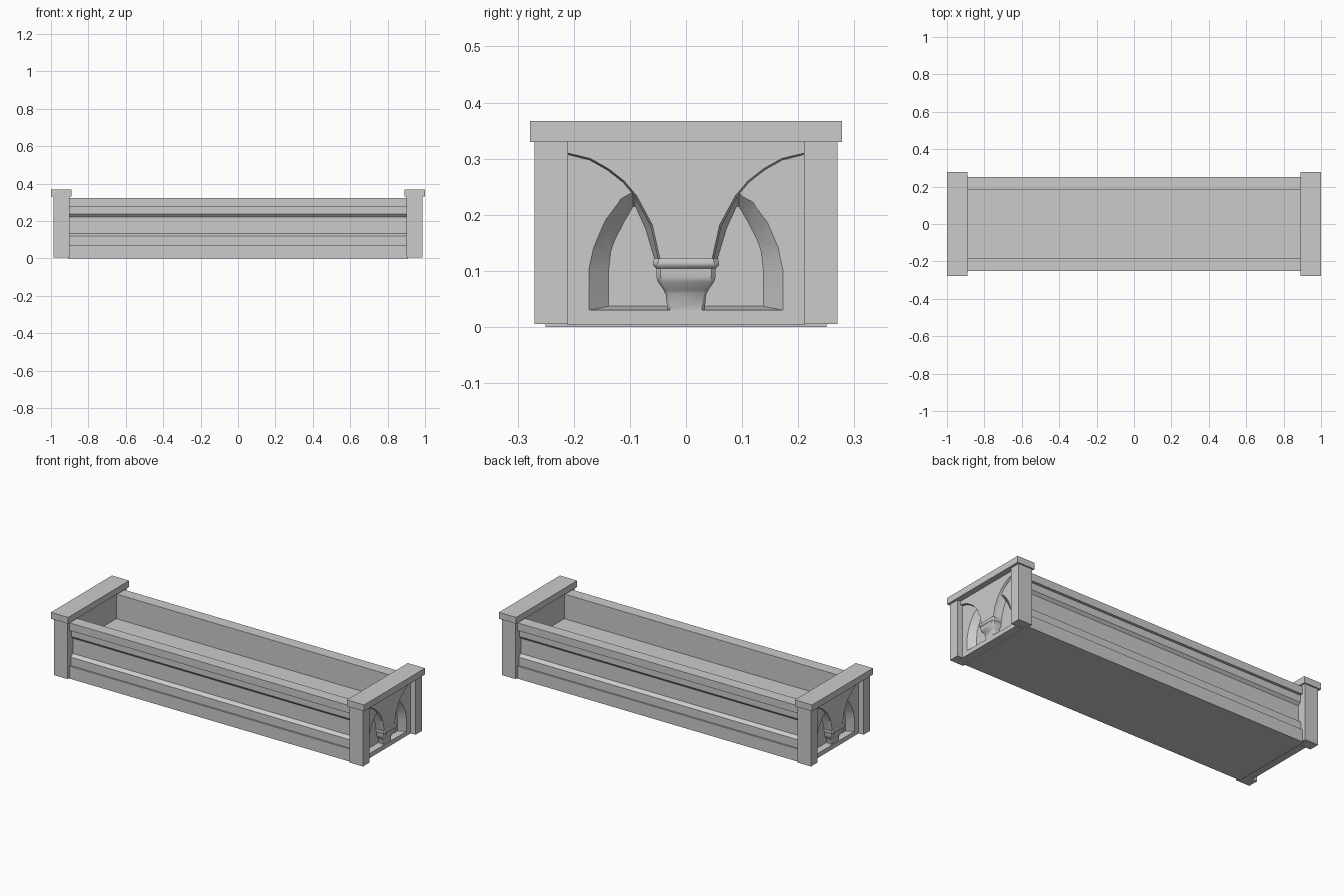
import bpy, bmesh

if "Cube" in bpy.data.objects:
    bpy.data.objects.remove(bpy.data.objects["Cube"])

stone = bpy.data.materials.new("grey stone")
stone.use_nodes = True
GREY = (0.6, 0.6, 0.6, 1)
stone.diffuse_color = GREY
stone.node_tree.nodes["Principled BSDF"].inputs["Base Color"].default_value = GREY


def loft(name, rings):
    """Join matching closed rings of points into one capped solid."""
    bm = bmesh.new()
    loops = [[bm.verts.new(p) for p in ring] for ring in rings]
    n = len(loops[0])
    for a, b in zip(loops, loops[1:]):
        for i in range(n):
            j = (i + 1) % n
            bm.faces.new((a[i], a[j], b[j], b[i]))
    bm.faces.new(loops[0])
    bm.faces.new(loops[-1])
    bmesh.ops.recalc_face_normals(bm, faces=bm.faces)
    mesh = bpy.data.meshes.new(name)
    bm.to_mesh(mesh)
    bm.free()
    ob = bpy.data.objects.new(name, mesh)
    bpy.context.scene.collection.objects.link(ob)
    mesh.materials.append(stone)
    return ob


def section(outline, x):
    return [(x, y, z) for y, z in outline]


def box(name, x0, x1, y0, y1, z0, z1):
    outline = [(y0, z0), (y1, z0), (y1, z1), (y0, z1)]
    return loft(name, [section(outline, x0), section(outline, x1)])


def mirror(ob, x=True, y=False):
    mod = ob.modifiers.new("mirror", "MIRROR")
    mod.use_axis = (x, y, False)


def smooth(ob, angle):
    bpy.ops.object.select_all(action="DESELECT")
    ob.select_set(True)
    bpy.context.view_layer.objects.active = ob
    bpy.ops.object.shade_smooth_by_angle(angle=angle)


def symmetric(half):
    """Complete an outline whose half runs over positive y."""
    return half + [(-y, z) for y, z in reversed(half)]


# Long trough with moulded sides and a raised inner floor
side = [(0.25, 0), (0.25, 0.072), (0.24, 0.072), (0.24, 0.12),
        (0.22, 0.134), (0.22, 0.222), (0.234, 0.237), (0.234, 0.278),
        (0.25, 0.278), (0.25, 0.322), (0.182, 0.322), (0.182, 0.18)]
trough = symmetric(side)
loft("trough", [section(trough, -0.91), section(trough, 0.91)])

# End posts and cap slabs
mirror(box("end_posts", 0.9, 0.987, 0.21, 0.27, 0.005, 0.335), y=True)
mirror(box("end_caps", 0.89, 1.0, -0.278, 0.278, 0.33, 0.367))

# End walls with a splayed twin-arched niche
WALL, BACK = 0.955, 0.922
wall = box("end_walls", 0.905, WALL, -0.212, 0.212, 0.004, 0.332)
front = symmetric([(0.173, 0.03), (0.173, 0.1), (0.165, 0.14), (0.146, 0.185),
                   (0.12, 0.222), (0.095, 0.24), (0.086, 0.232),
                   (0.062, 0.185), (0.046, 0.12)])
back = symmetric([(0.138, 0.037), (0.138, 0.1), (0.134, 0.135), (0.127, 0.155),
                  (0.11, 0.188), (0.094, 0.215), (0.09, 0.215),
                  (0.072, 0.175), (0.055, 0.118)])
# extend the splay just past the wall face for a clean cut
over = 0.01 / (WALL - BACK)
proud = [(f[0] + (f[0] - b[0]) * over, f[1] + (f[1] - b[1]) * over)
         for f, b in zip(front, back)]
cutter = loft("niche_cutter", [section(back, BACK), section(proud, WALL + 0.01)])
cutter.hide_render = True
cut = wall.modifiers.new("niche", "BOOLEAN")
cut.operation = "DIFFERENCE"
cut.object = cutter
bpy.context.view_layer.objects.active = wall
bpy.ops.object.modifier_apply(modifier=cut.name)
bpy.data.objects.remove(cutter)
smooth(wall, 0.5)
mirror(wall)

# Raised vault fan springing from the corbel
curve = [(0.045, 0.115), (0.06, 0.182), (0.088, 0.234), (0.11, 0.26),
         (0.138, 0.282), (0.17, 0.3), (0.211, 0.31)]
fan = symmetric(curve + [(0.211, 0.331)])
fan_foot = symmetric([(y + 0.003, z - 0.003) for y, z in curve] + [(0.211, 0.331)])
mirror(loft("vault_fans", [section(fan_foot, WALL - 0.004), section(fan, WALL + 0.012)]))

# Corbels: a boxy moulded capital in front of each niche
profile = [(0.033, 0.03), (0.036, 0.058), (0.04, 0.066), (0.05, 0.08),
           (0.053, 0.09), (0.053, 0.104), (0.058, 0.109), (0.059, 0.114),
           (0.057, 0.122)]
rings = []
for r, z in profile:
    nose, c = WALL - 0.035 + r, r * 0.15
    rings.append([(BACK - 0.005, -r, z), (nose - c, -r, z), (nose, -r + c, z),
                  (nose, r - c, z), (nose - c, r, z), (BACK - 0.005, r, z)])
corbel = loft("corbels", rings)
smooth(corbel, 0.7)
mirror(corbel)
